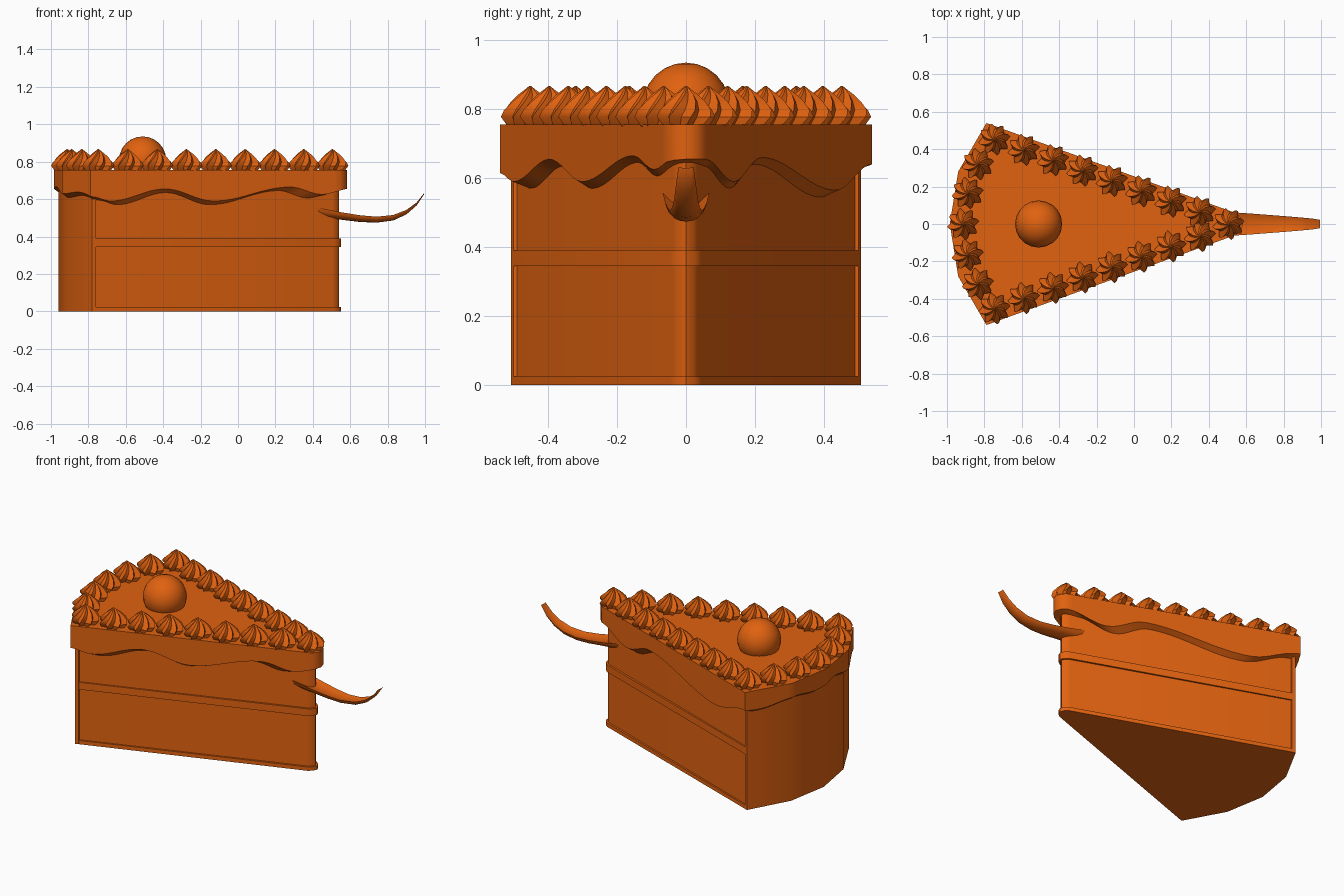
import bpy, bmesh, math

if "Cube" in bpy.data.objects:
    bpy.data.objects.remove(bpy.data.objects["Cube"])

mat = bpy.data.materials.new("caramel_orange")
mat.diffuse_color = (0.75, 0.122, 0.005, 1)
mat.use_nodes = True
mat.node_tree.nodes["Principled BSDF"].inputs["Base Color"].default_value = mat.diffuse_color


def finish(name, verts, faces, smooth=None):
    me = bpy.data.meshes.new(name)
    me.from_pydata(verts, [], faces)
    me.materials.append(mat)
    bm = bmesh.new()
    bm.from_mesh(me)
    bmesh.ops.recalc_face_normals(bm, faces=bm.faces)
    bm.to_mesh(me)
    bm.free()
    ob = bpy.data.objects.new(name, me)
    bpy.context.collection.objects.link(ob)
    if smooth:
        bpy.ops.object.select_all(action='DESELECT')
        ob.select_set(True)
        bpy.context.view_layer.objects.active = ob
        bpy.ops.object.shade_smooth_by_angle(angle=math.radians(smooth))
    return ob


def loft(name, rings, caps=(True, True), smooth=None):
    n = len(rings[0])
    verts = [v for r in rings for v in r]
    faces = [(k * n + i, k * n + (i + 1) % n, (k + 1) * n + (i + 1) % n, (k + 1) * n + i)
             for k in range(len(rings) - 1) for i in range(n)]
    if caps[0]:
        faces.append(tuple(reversed(range(n))))
    if caps[1]:
        faces.append(tuple(range((len(rings) - 1) * n, len(rings) * n)))
    return finish(name, verts, faces, smooth)


def slab(name, outline, z0, z1):
    return loft(name, [[(x, y, z) for x, y in outline] for z in (z0, z1)], smooth=45)


def wedge(corner, back, back_x, tip, tip_half):
    # slice outline, counter-clockwise from the front back-corner
    half = [corner, (tip - 0.035, tip_half), (tip - 0.012, tip_half * 0.6)]
    return ([(x, -y) for x, y in half] + [(tip, 0)] + half[::-1]
            + [back, (back_x, 0), (back[0], -back[1])])


# sponge, with raised bottom rim, filling layer and rounded back crust
slab("sponge", wedge((-0.77, 0.494), (-0.91, 0.255), -0.955, 0.54, 0.036), 0.005, 0.74)
full = wedge((-0.78, 0.507), (-0.915, 0.26), -0.96, 0.552, 0.045)
slab("bottom_rim", full, 0, 0.024)
slab("filling_layer", full, 0.345, 0.39)
slab("back_crust", [(-0.78, -0.507), (-0.76, -0.50), (-0.76, 0.50), (-0.78, 0.507),
                    (-0.915, 0.26), (-0.96, 0), (-0.915, -0.26)], 0, 0.74)

# icing with a wavy dripping lower edge
FRONT = [(-0.79, 0.615), (-0.68, 0.59), (-0.39, 0.655), (-0.13, 0.59), (0.28, 0.665),
         (0.45, 0.625), (0.6, 0.655)]
REAR = [(-0.79, 0.64), (-0.5, 0.565), (0.1, 0.66), (0.32, 0.59), (0.55, 0.655), (0.6, 0.655)]


def wave(x, y):
    if x < -0.789:
        t = (y + 0.54) / 1.08
        return 0.615 + 0.025 * t + 0.03 * math.sin(math.pi * t) + 0.012 * math.sin(6 * math.pi * t)
    table = FRONT if y < 0 else REAR
    for (x0, z0), (x1, z1) in zip(table, table[1:]):
        if x <= x1:
            t = (1 - math.cos(math.pi * (x - x0) / (x1 - x0))) / 2
            return z0 + (z1 - z0) * t
    return table[-1][1]


base = wedge((-0.789, 0.54), (-0.94, 0.28), -0.985, 0.583, 0.057)
edge = []
for (x0, y0), (x1, y1) in zip(base, base[1:] + base[:1]):
    n = max(1, round(math.hypot(x1 - x0, y1 - y0) / 0.035))
    edge += [(x0 + (x1 - x0) * i / n, y0 + (y1 - y0) * i / n) for i in range(n)]
lower = [(x, y, wave(x, y)) for x, y in edge]
inner = [((x + 0.35) * 0.9 - 0.35, y * 0.9, z - (0.045 if x < -0.8 else 0.02)) for x, y, z in lower]
loft("icing", [inner, lower, [(x, y, 0.755) for x, y in edge]], (False, True), 40)

# piped cream swirls around the rim
PROFILE = [(0.065, 0.75), (0.086, 0.778), (0.08, 0.798), (0.058, 0.822), (0.034, 0.843),
           (0.014, 0.858), (0.003, 0.867)]


def swirl(name, cx, cy):
    rings = []
    for k, (r, z) in enumerate(PROFILE):
        ring = []
        for i in range(16):
            a = math.pi * i / 8 + k * 0.17
            rr = r * (1 if i % 2 == 0 else 0.7)
            ring.append((cx + rr * math.cos(a), cy + rr * math.sin(a), z))
        rings.append(ring)
    loft(name, rings, smooth=35)


spots = [(0.505, 0), (-0.914, 0)]
for s in (-1, 1):
    spots += [(0.352 - 0.157 * i, s * (0.065 + 0.0553 * i)) for i in range(8)]
    spots += [(-0.89, s * 0.165), (-0.835, s * 0.32)]
for i, (x, y) in enumerate(spots):
    swirl(f"cream_swirl_{i + 1}", x, y)

# cherry
bpy.ops.mesh.primitive_uv_sphere_add(segments=20, ring_count=12, radius=0.126,
                                     location=(-0.51, 0, 0.809))
cherry = bpy.context.object
cherry.name = "cherry"
cherry.data.materials.append(mat)
bpy.ops.object.shade_smooth()

# curled tongue at the tip: x, top, bottom, half width
TONGUE = [(0.40, 0.56, 0.50, 0.068), (0.55, 0.53, 0.49, 0.061), (0.65, 0.514, 0.478, 0.054),
          (0.74, 0.506, 0.474, 0.047), (0.83, 0.515, 0.486, 0.04), (0.90, 0.542, 0.518, 0.034),
          (0.955, 0.582, 0.566, 0.029), (0.995, 0.632, 0.625, 0.022)]
rings = []
for x, top, bot, w in TONGUE:
    ring = [(x, w * math.cos(math.pi + math.pi * i / 8),
             top + (top - bot) * math.sin(math.pi + math.pi * i / 8)) for i in range(9)]
    dip = top - (top - bot) * 0.3
    rings.append(ring + [(x, w * 0.5, dip), (x, -w * 0.5, dip)])
loft("tongue", rings, smooth=50)
